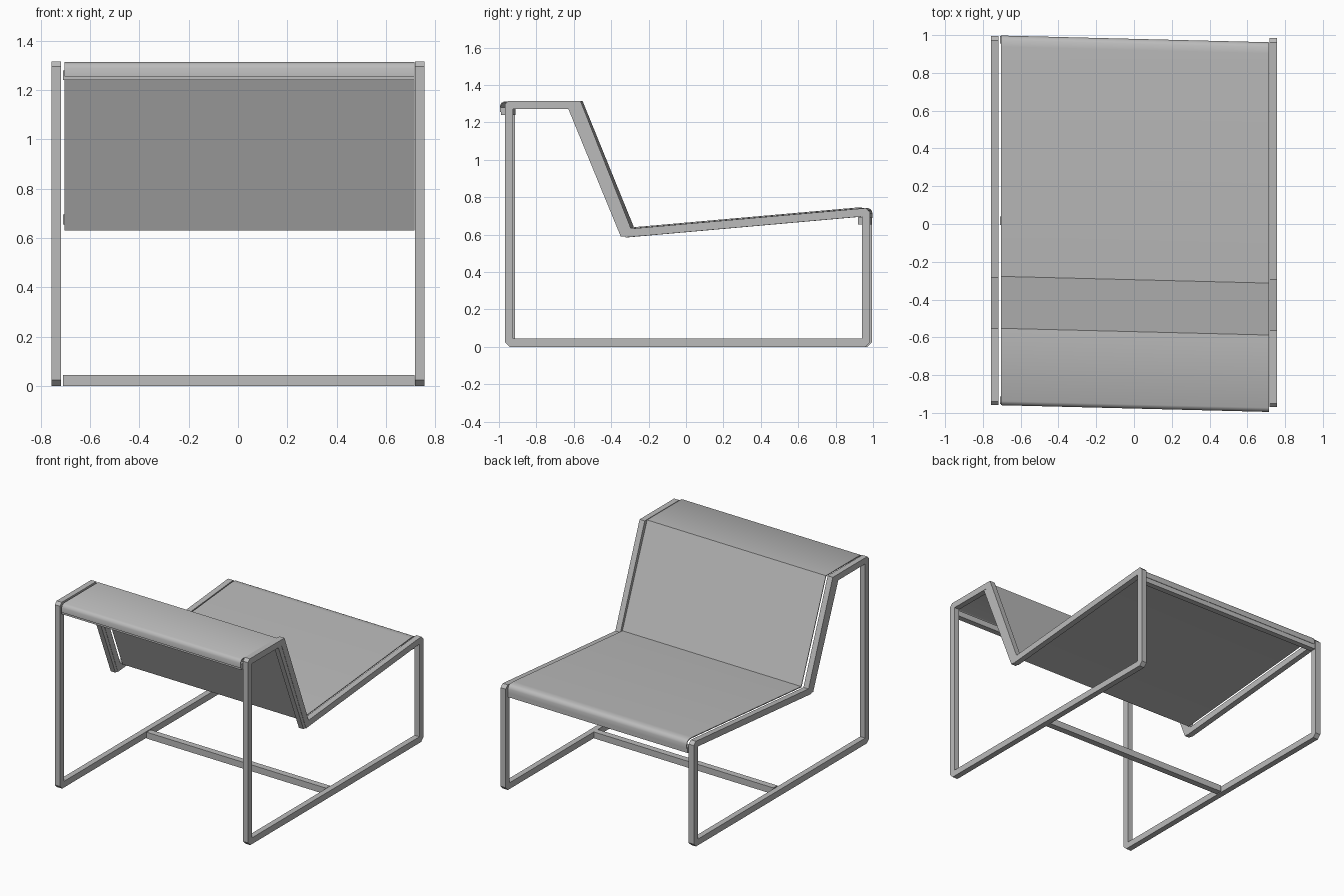
import bpy, bmesh
from mathutils import Vector

cube = bpy.data.objects.get("Cube")
if cube:
    bpy.data.objects.remove(cube, do_unlink=True)


def material(name, value):
    m = bpy.data.materials.new(name)
    m.use_nodes = True
    colour = (value, value, value, 1)
    m.diffuse_color = colour
    m.node_tree.nodes["Principled BSDF"].inputs["Base Color"].default_value = colour
    return m


GREY = material("light grey", 0.5)
SKEW = -0.025  # slight rake of the cloth and rails across the width


def inset(points, dist, closed=True):
    """Mitred parallel copy of a y-z outline, to the right of its direction."""
    pts = [Vector(p) for p in points]
    n = len(pts)
    result = []
    for i, p in enumerate(pts):
        a = p - pts[i - 1] if closed or i > 0 else pts[1] - p
        b = pts[(i + 1) % n] - p if closed or i < n - 1 else a
        na, nb = (Vector((d.y, -d.x)).normalized() for d in (a, b))
        result.append(p + (na + nb) * dist / (1 + na.dot(nb)))
    return result


def band(name, outer, inner, x0, x1, skew=0.0, closed=True):
    """Extrude the strip between two y-z outlines from x0 to x1."""
    bm = bmesh.new()
    rings = [[bm.verts.new((x, p[0] + skew * x, p[1])) for p in line]
             for line in (outer, inner) for x in (x0, x1)]
    o0, o1, i0, i1 = rings
    n = len(outer)
    for i in range(n if closed else n - 1):
        j = (i + 1) % n
        for a, b in ((o0, o1), (o1, i1), (i1, i0), (i0, o0)):
            bm.faces.new((a[i], a[j], b[j], b[i]))
    if not closed:
        for k in (0, -1):
            bm.faces.new((o0[k], o1[k], i1[k], i0[k]))
    bmesh.ops.recalc_face_normals(bm, faces=bm.faces)
    mesh = bpy.data.meshes.new(name)
    bm.to_mesh(mesh)
    bm.free()
    obj = bpy.data.objects.new(name, mesh)
    bpy.context.collection.objects.link(obj)
    mesh.materials.append(GREY)
    return obj


def rail(name, y, z, size):
    """Square cross rail between the side frames."""
    h = size / 2
    band(name, [(y - h, z - h), (y - h, z + h)],
         [(y + h, z - h), (y + h, z + h)], -0.71, 0.716, SKEW, False)


# Side frames: one bent square tube per side, with clipped corners
frame = [(-0.965, 0.025), (-0.965, 1.295), (-0.945, 1.315), (-0.56, 1.315),
         (-0.29, 0.632), (0.965, 0.742), (0.988, 0.72), (0.988, 0.025),
         (0.963, 0), (-0.94, 0)]
frame_inner = inset(frame, 0.044)
# Square inner corners where the outside is clipped
frame_inner[0] = frame_inner[9] = Vector((-0.921, 0.044))
frame_inner[1] = frame_inner[2] = Vector((-0.921, 1.272))
frame_inner[5] = frame_inner[6] = Vector((0.944, 0.697))
frame_inner[7] = frame_inner[8] = Vector((0.944, 0.044))
for side, x in (("left", 0.737), ("right", -0.737)):
    shift = -0.004 if x > 0 else 0.006
    tube = band(side + "_frame", frame, frame_inner, x - 0.02, x + 0.02)
    brace = band(side + "_back_brace", [(-0.625, 1.272), (-0.345, 0.59)],
                 [(-0.58, 1.272), (-0.30, 0.59)], x - 0.018, x + 0.018, closed=False)
    for obj in (tube, brace):
        obj.location.y = shift

# Cross rails
rail("floor_rail", 0.0, 0.0225, 0.045)
rail("top_rail", -0.95, 1.26, 0.04)
rail("seat_rail", 0.957, 0.675, 0.04)

# Cloth sling: rolled over the top rail, down the back, along the seat
cloth = [(-0.977, 1.255), (-0.977, 1.288), (-0.97, 1.304), (-0.955, 1.313),
         (-0.57, 1.313), (-0.295, 0.637), (0.92, 0.744), (0.955, 0.743),
         (0.973, 0.733), (0.98, 0.715), (0.98, 0.688)]
sling = band("cloth_sling", cloth, inset(cloth, 0.006, False),
             -0.704, 0.715, SKEW, False)
bpy.ops.object.select_all(action="DESELECT")
sling.select_set(True)
bpy.context.view_layer.objects.active = sling
bpy.ops.object.shade_smooth_by_angle(angle=0.7)
